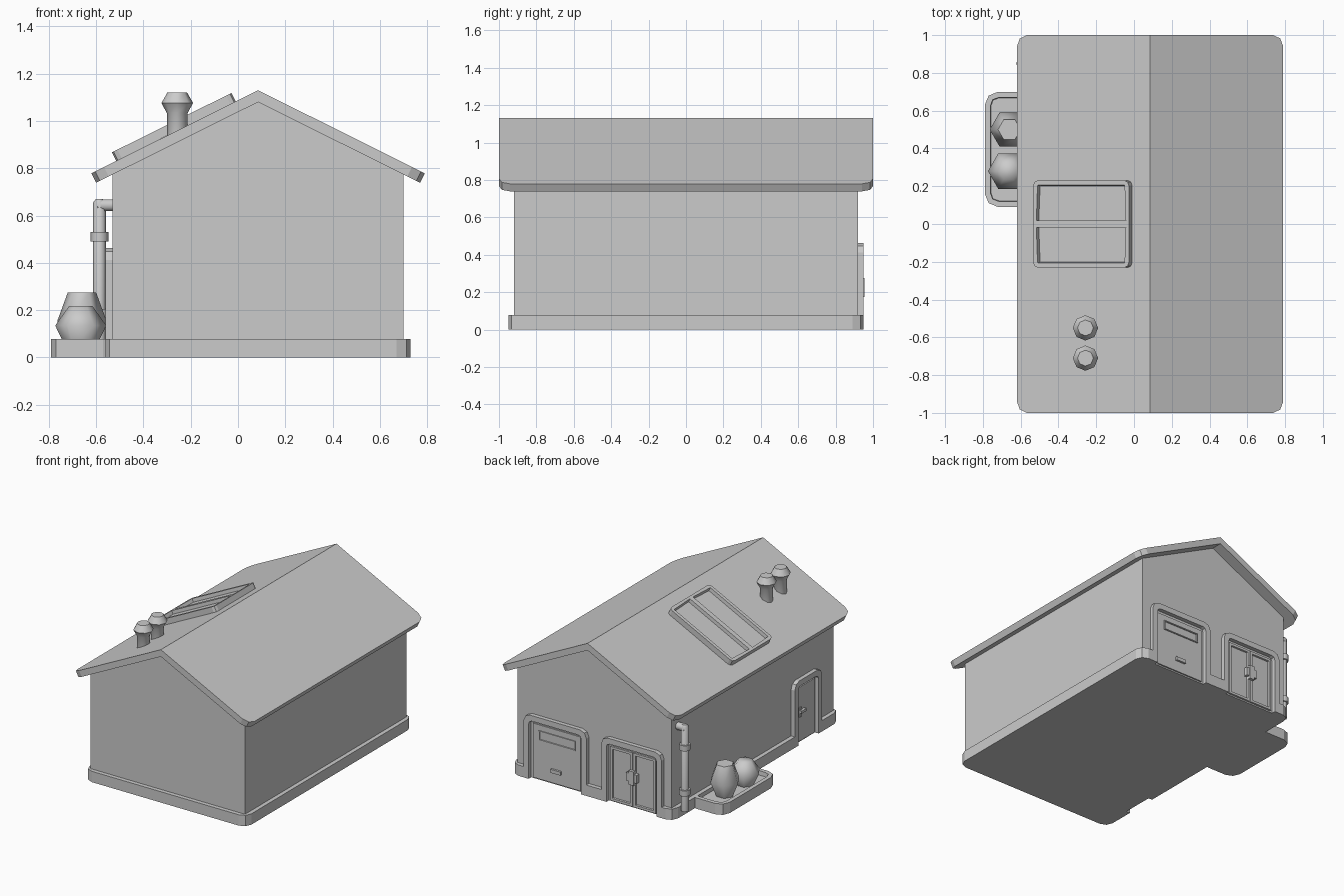
import bpy, bmesh, math
from mathutils import Matrix, Vector

if "Cube" in bpy.data.objects:
    bpy.data.objects.remove(bpy.data.objects["Cube"])

T = lambda x, y, z: Matrix.Translation((x, y, z))
R = lambda deg, axis: Matrix.Rotation(math.radians(deg), 4, axis)


def finish(name, bm, matrix, smooth=None):
    bmesh.ops.recalc_face_normals(bm, faces=bm.faces)
    mesh = bpy.data.meshes.new(name)
    bm.transform(matrix)
    bm.to_mesh(mesh)
    bm.free()
    ob = bpy.data.objects.new(name, mesh)
    bpy.context.collection.objects.link(ob)
    if smooth:
        bpy.ops.object.select_all(action='DESELECT')
        ob.select_set(True)
        bpy.context.view_layer.objects.active = ob
        bpy.ops.object.shade_smooth_by_angle(angle=math.radians(smooth))
    return ob


def round_edges(bm, test, radius):
    edges = [e for e in bm.edges if test(e.verts[0].co, e.verts[1].co)]
    bmesh.ops.bevel(bm, geom=edges, offset=radius, segments=2, profile=0.5,
                    affect='EDGES')


def prism(name, pts, depth, matrix, test=None, radius=0.06):
    """Extrude a 2D outline along local z, optionally rounding chosen edges."""
    bm = bmesh.new()
    face = bm.faces.new([bm.verts.new((x, y, 0)) for x, y in pts])
    ext = bmesh.ops.extrude_face_region(bm, geom=[face])
    bmesh.ops.translate(bm, vec=(0, 0, depth),
                        verts=[g for g in ext['geom'] if isinstance(g, bmesh.types.BMVert)])
    if test:
        round_edges(bm, test, radius)
    return finish(name, bm, matrix)


def tray(name, size, matrix, rim=0, sink=0, radius=0, split=False):
    """Box standing on local z = 0 with one or two sunken panels on top."""
    bm = bmesh.new()
    bmesh.ops.create_cube(bm, size=1)
    bm.transform(T(0, 0, size[2] / 2) @ Matrix.Diagonal((*size, 1)))
    if radius:
        round_edges(bm, lambda a, b: abs(a.z - b.z) > size[2] / 2, radius)
    if split:
        bmesh.ops.bisect_plane(bm, geom=bm.verts[:] + bm.edges[:] + bm.faces[:],
                               plane_co=(0, 0, 0), plane_no=(0, 1, 0))
    if rim:
        bm.normal_update()
        top = [f for f in bm.faces if f.normal.z > 0.9]
        bmesh.ops.inset_individual(bm, faces=top, thickness=rim)
        bmesh.ops.inset_individual(bm, faces=top, thickness=0.003, depth=-sink)
    return finish(name, bm, matrix)


def lathe(name, profile, sides, matrix, smooth=50):
    """Stack of rings (radius, height), capped at both ends."""
    bm = bmesh.new()
    rings = [[bm.verts.new((r * math.cos(a), r * math.sin(a), z))
              for a in (2 * math.pi * i / sides for i in range(sides))]
             for r, z in profile]
    for lo, hi in zip(rings, rings[1:]):
        for i in range(sides):
            j = (i + 1) % sides
            bm.faces.new((lo[i], lo[j], hi[j], hi[i]))
    bm.faces.new(rings[0])
    bm.faces.new(rings[-1])
    return finish(name, bm, matrix, smooth)


RIDGE, SLOPE = 0.085, 0.497

# Walls with gables
prism("walls", [(-0.53, 0), (0.70, 0), (0.70, 0.78), (RIDGE, 1.085), (-0.53, 0.78)],
      1.84, T(0, 0.92, 0) @ R(90, 'X'))

# Roof: folded slab with rounded eave corners
prism("roof", [(-0.62, 0.779), (-0.60, 0.739), (RIDGE, 1.08),
               (0.77, 0.739), (0.79, 0.779), (RIDGE, 1.13)],
      2.0, T(0, 1, 0) @ R(90, 'X'),
      lambda a, b: abs(a.z - b.z) < 0.01 and (a - b).length < 0.06
      and abs(a.x - b.x) > 0.01)

# Plinth, notched at the three doorways
plinth = [(-0.56, -0.95), (0.73, -0.95), (0.73, 0.95),
          (0.59, 0.95), (0.59, 0.91), (0.17, 0.91), (0.17, 0.95),
          (-0.03, 0.95), (-0.03, 0.91), (-0.43, 0.91), (-0.43, 0.95),
          (-0.56, 0.95), (-0.56, -0.48), (-0.52, -0.48), (-0.52, -0.71), (-0.56, -0.71)]
prism("plinth", plinth, 0.078, T(0, 0, 0),
      lambda a, b: abs(a.z - b.z) > 0.05 and abs(a.y) > 0.94
      and (a.x < -0.55 or a.x > 0.72))

# Doorways, in wall space: x along the wall, y outward
BACK = T(0, 0.92, 0)
SIDE = T(-0.53, 0, 0) @ R(90, 'Z')


def arch(half, top, r):
    pts = []
    for s, angles in ((1, (0, 45, 90)), (-1, (90, 45, 0))):
        pts += [(s * (half - r + r * math.cos(math.radians(a))),
                 top - r + r * math.sin(math.radians(a))) for a in angles]
    return [(half, 0.075)] + pts + [(-half, 0.075)]


def door_frame(name, wall, u, half):
    pts = arch(half, 0.462, 0.05) + arch(half - 0.04, 0.422, 0.025)[::-1]
    prism(name, pts, 0.05, wall @ T(u, 0.03, 0) @ R(90, 'X'))


def door_part(name, wall, u, z, w, h, d, **kw):
    tray(name, (w, h, d + 0.02), wall @ T(u, -0.02, z) @ R(-90, 'X'), **kw)


door_frame("garage_frame", BACK, 0.38, 0.25)
door_part("garage_door", BACK, 0.38, 0.205, 0.38, 0.39, 0.01)
door_part("garage_window", BACK, 0.375, 0.325, 0.29, 0.07, 0.017, rim=0.01, sink=0.012)
door_part("garage_handle", BACK, 0.38, 0.10, 0.08, 0.025, 0.025)

door_frame("double_door_frame", BACK, -0.23, 0.24)
for side, u in (("left", -0.138), ("right", -0.322)):
    door_part("double_door_" + side, BACK, u, 0.205, 0.178, 0.39, 0.014, rim=0.025, sink=0.012)
door_part("double_door_lock", BACK, -0.23, 0.225, 0.085, 0.06, 0.03)
door_part("double_door_lock_bar", BACK, -0.23, 0.225, 0.04, 0.10, 0.035)

door_frame("side_door_frame", SIDE, -0.595, 0.155)
door_part("side_door", SIDE, -0.595, 0.205, 0.20, 0.39, 0.01)
door_part("side_door_plate", SIDE, -0.53, 0.22, 0.025, 0.07, 0.016)
door_part("side_door_handle", SIDE, -0.545, 0.225, 0.055, 0.018, 0.03)

# Roof window lying on the left slope
tray("roof_window", (0.564, 0.46, 0.04),
     T(-0.2625, 0, 1.13 - SLOPE * 0.3475) @ R(-math.degrees(math.atan(SLOPE)), 'Y'),
     rim=0.025, sink=0.025, radius=0.025, split=True)

# Vent stacks
for i, y in enumerate((-0.55, -0.71)):
    lathe(f"vent_{i + 1}", [(0.044, 0.90), (0.044, 1.034), (0.067, 1.076), (0.042, 1.12)],
          8, T(-0.257, y, 0))

# Planter and bushes
tray("planter", (0.29, 0.61, 0.078), T(-0.645, 0.395, 0), rim=0.03, sink=0.03, radius=0.07)
lathe("bush_low", [(0.065, 0.045), (0.108, 0.135), (0.05, 0.217)], 6, T(-0.665, 0.28, 0), 65)
lathe("bush_tall", [(0.06, 0.045), (0.104, 0.155), (0.06, 0.275)], 6, T(-0.66, 0.50, 0), 65)

# Drainpipe with clamps
PIPE = T(-0.586, 0.85, 0)
lathe("drainpipe", [(0.027, 0.05), (0.027, 0.655), (0.015, 0.67)], 8, PIPE)
lathe("drainpipe_elbow", [(0.027, 0), (0.027, 0.09)], 8, T(-0.595, 0.85, 0.644) @ R(90, 'Y') @ R(22.5, 'Z'))
for i, z in enumerate((0.51, 0.185)):
    lathe(f"pipe_clamp_{i + 1}", [(0.038, z - 0.02), (0.038, z + 0.02)], 8, PIPE)
